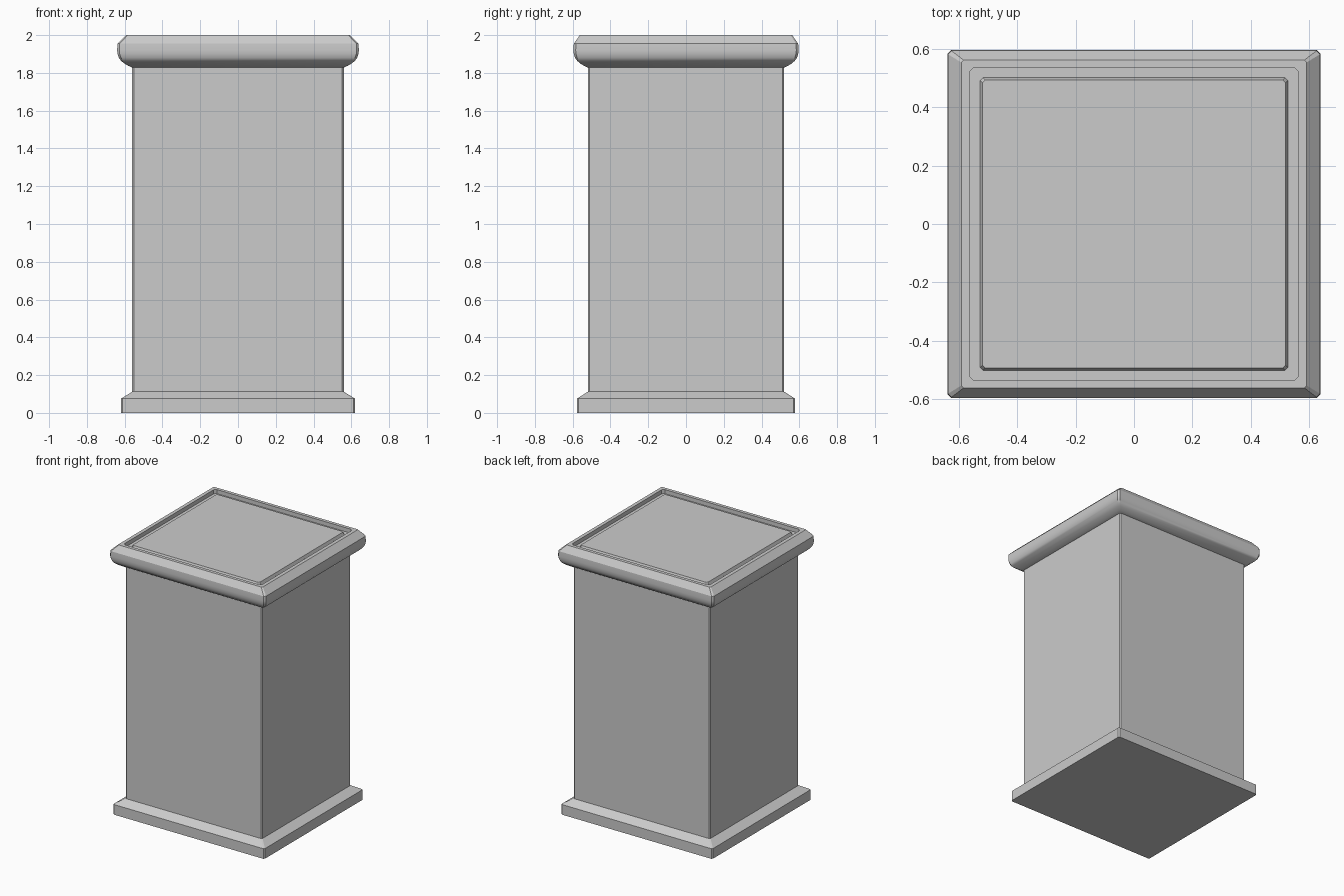
import bpy, bmesh, math

if "Cube" in bpy.data.objects:
    bpy.data.objects.remove(bpy.data.objects["Cube"])


def loft(name, rings, smooth=False):
    """Stack chamfered rectangles (half x, half y, z, chamfer) into a closed solid."""
    bm = bmesh.new()
    loops = []
    for x, y, z, c in rings:
        pts = [(x, -y + c), (x, y - c), (x - c, y), (-x + c, y),
               (-x, y - c), (-x, -y + c), (-x + c, -y), (x - c, -y)]
        loops.append([bm.verts.new((px, py, z)) for px, py in pts])
    for a, b in zip(loops, loops[1:]):
        for i in range(8):
            j = (i + 1) % 8
            bm.faces.new((a[i], a[j], b[j], b[i]))
    bm.faces.new(loops[0][::-1])
    bm.faces.new(loops[-1])
    bmesh.ops.recalc_face_normals(bm, faces=bm.faces[:])
    mesh = bpy.data.meshes.new(name)
    bm.to_mesh(mesh)
    bm.free()
    obj = bpy.data.objects.new(name, mesh)
    bpy.context.collection.objects.link(obj)
    if smooth:
        bpy.ops.object.select_all(action='DESELECT')
        obj.select_set(True)
        bpy.context.view_layer.objects.active = obj
        bpy.ops.object.shade_smooth_by_angle(angle=math.radians(28))
    return obj


# Plinth with sloped upper edge
loft("base_plinth", [
    (0.62, 0.578, 0.0, 0.008),
    (0.62, 0.578, 0.075, 0.008),
    (0.56, 0.52, 0.112, 0.008),
])

# Plain shaft with lightly chamfered corners
loft("shaft", [
    (0.56, 0.52, 0.10, 0.009),
    (0.56, 0.52, 1.84, 0.009),
])

# Moulded cap: rounded underside, bevelled rim, recess and raised centre panel
loft("cap", [
    (0.56, 0.52, 1.828, 0.009),
    (0.582, 0.541, 1.838, 0.010),
    (0.602, 0.560, 1.850, 0.010),
    (0.619, 0.576, 1.864, 0.011),
    (0.631, 0.588, 1.880, 0.012),
    (0.638, 0.594, 1.900, 0.012),
    (0.640, 0.596, 1.920, 0.012),
    (0.638, 0.594, 1.955, 0.012),
    (0.592, 0.562, 2.0, 0.008),
    (0.565, 0.537, 2.0, 0.015),
    (0.565, 0.537, 1.97, 0.015),
    (0.528, 0.502, 1.97, 0.010),
    (0.520, 0.494, 1.99, 0.010),
], smooth=True)
